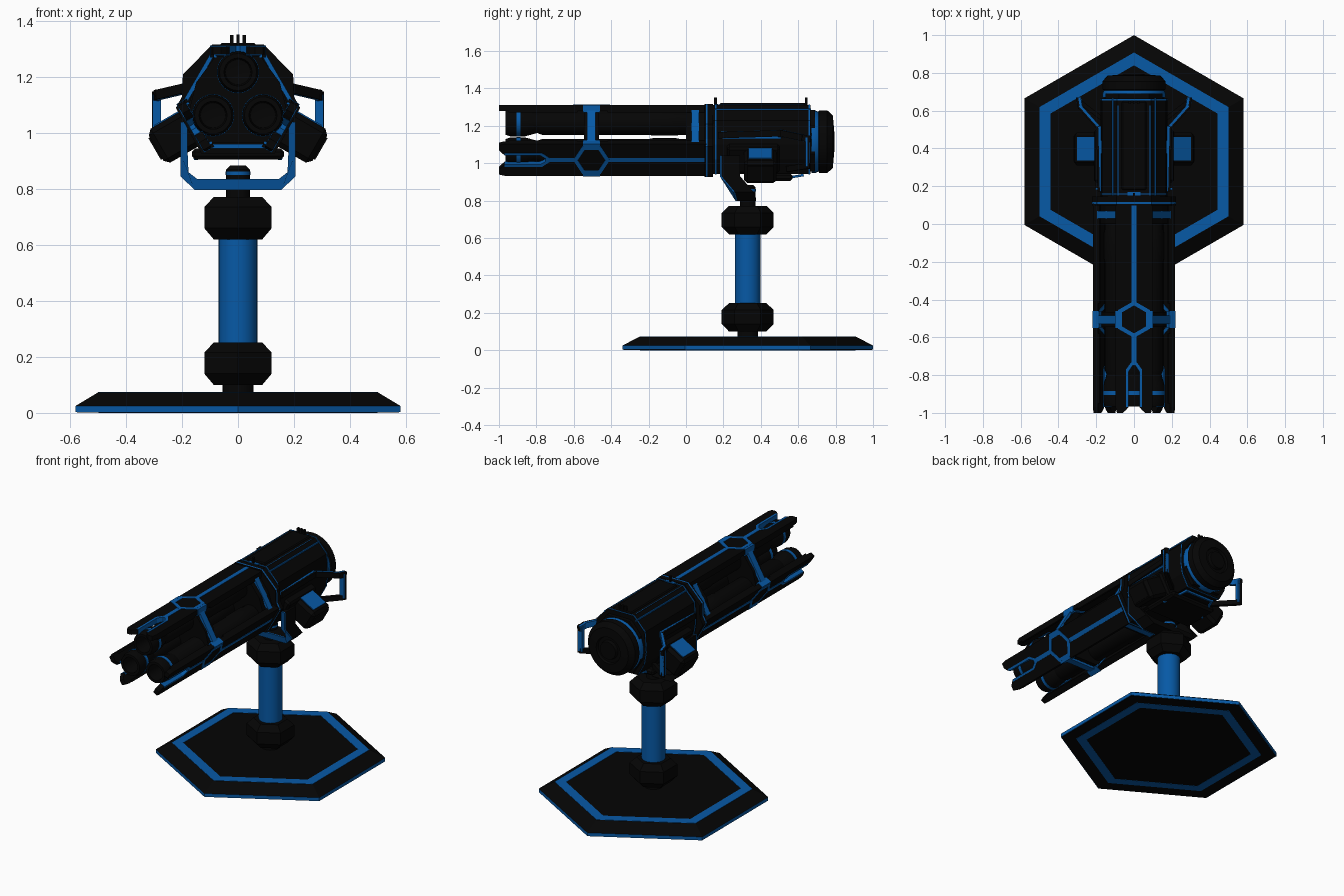
import bpy, bmesh
from math import pi, cos, sin, radians
from mathutils import Matrix, Vector

if "Cube" in bpy.data.objects:
    bpy.data.objects.remove(bpy.data.objects["Cube"])


def material(name, c):
    m = bpy.data.materials.new(name)
    m.diffuse_color = (*c, 1)
    m.use_nodes = True
    m.node_tree.nodes["Principled BSDF"].inputs["Base Color"].default_value = m.diffuse_color
    return m


BLACK = material("black", (0.0015, 0.0015, 0.0015))
BLUE = material("blue", (0.002, 0.1, 0.38))
I = Matrix()
CZ = 1.115                                   # height of the gun axis
T = Matrix.Translation
ALONG_Y = Matrix.Rotation(-pi / 2, 4, 'X')   # local z -> world y
SIDES = [T((0, 0, CZ)) @ Matrix.Rotation(radians(a), 4, 'Y') for a in (0, 120, 240)]


def finish(name, bm, mat, M=I, smooth=False):
    bm.transform(M)
    bmesh.ops.remove_doubles(bm, verts=bm.verts, dist=1e-5)
    bmesh.ops.recalc_face_normals(bm, faces=bm.faces)
    me = bpy.data.meshes.new(name)
    bm.to_mesh(me)
    bm.free()
    me.materials.append(mat)
    ob = bpy.data.objects.new(name, me)
    bpy.context.collection.objects.link(ob)
    if smooth:
        bpy.ops.object.select_all(action='DESELECT')
        ob.select_set(True)
        bpy.context.view_layer.objects.active = ob
        bpy.ops.object.shade_smooth_by_angle()
    return ob


def lathe(name, prof, n, mat, M=I):
    """Revolve (radius, height) points about local z, first corner on +y."""
    bm = bmesh.new()
    rings = [[bm.verts.new((r * cos(2 * pi * i / n + pi / 2), r * sin(2 * pi * i / n + pi / 2), h))
              for i in range(n)] for r, h in prof]
    for a, b in zip(rings, rings[1:]):
        for i in range(n):
            j = (i + 1) % n
            bm.faces.new((a[i], a[j], b[j], b[i]))
    return finish(name, bm, mat, M, n > 12)


def prism(name, pts, lo, hi, mat, M=I):
    """Extrude a local xy outline from z = lo to z = hi."""
    bm = bmesh.new()
    f = bm.faces.new([bm.verts.new((x, y, lo)) for x, y in pts])
    g = bmesh.ops.extrude_face_region(bm, geom=[f])['geom']
    bmesh.ops.translate(bm, verts=[v for v in g if isinstance(v, bmesh.types.BMVert)], vec=(0, 0, hi - lo))
    bm.faces.ensure_lookup_table()
    if not any(f.is_valid and all(abs(v.co.z - lo) < 1e-6 for v in f.verts) for f in bm.faces):
        bm.faces.new([v for v in bm.verts if abs(v.co.z - lo) < 1e-6])
    return finish(name, bm, mat, M)


def box(name, x, y, z, mat, M=I, bevel=0):
    bm = bmesh.new()
    bmesh.ops.create_cube(bm, size=1)
    bm.transform(T([(a + b) / 2 for a, b in (x, y, z)]) @ Matrix.Diagonal((x[1] - x[0], y[1] - y[0], z[1] - z[0], 1)))
    if bevel:
        bmesh.ops.bevel(bm, geom=bm.edges[:], offset=bevel, segments=1, affect='EDGES')
    return finish(name, bm, mat, M)


def beam(name, a, b, w, h, mat):
    a, b = Vector(a), Vector(b)
    d = b - a
    M = T(a) @ d.to_track_quat('Z', 'Y').to_matrix().to_4x4()
    box(name, (-w / 2, w / 2), (-h / 2, h / 2), (-0.008, d.length + 0.008), mat, M)


def mirrored(half):
    """Close an outline given by its right half, listed top to bottom."""
    return half + [(-x, z) for x, z in reversed(half)]


def section(name, half, y0, y1, mat):
    """Cross-section in world x, z extruded along y."""
    return prism(name, mirrored(half), -y1, -y0, mat, Matrix.Rotation(pi / 2, 4, 'X'))


# hexagonal base with blue rim and blue ring
STAND = T((0, 0.33, 0))
lathe("base_rim", [(0, .003), (.67, .003), (.67, .025), (0, .025)], 6, BLUE, STAND)
lathe("base_underside", [(0, .001), (.665, .001), (.665, .01), (0, .01)], 6, BLACK, STAND)
lathe("base_plate", [(0, .025), (.67, .025), (.58, .072), (0, .072)], 6, BLACK, STAND)
lathe("base_ring", [(.51, 0), (.575, 0), (.578, .074), (.51, .074), (.51, 0)], 6, BLUE, STAND)

# column with two hexagonal collars
lathe("column_foot", [(0, .07), (.055, .07), (.055, .11), (0, .11)], 24, BLACK, STAND)
lathe("column", [(0, .24), (.069, .24), (.069, .63), (0, .63)], 32, BLUE, STAND)
for z in (.10, .62):
    lathe("column_collar", [(0, z), (.1, z), (.139, z + .04), (.139, z + .115), (.1, z + .152), (0, z + .152)],
          6, BLACK, STAND)
lathe("column_neck", [(0, .76), (.042, .76), (.042, .84), (0, .84)], 24, BLACK, STAND)
lathe("pivot_knob", [(0, .83), (.042, .83), (.042, .87), (.028, .884), (0, .884)], 24, BLACK, STAND)
lathe("pivot_knob_band", [(0, .85), (.044, .85), (.044, .862), (0, .862)], 24, BLUE, STAND)

# yoke: U bracket leaning forward, blue front face
outer = [(.205, 1.04), (.205, .93), (.205, .845), (.155, .797)]
inner = [(-.145, .835), (-.177, .86), (-.18, .93), (-.18, 1.04)]
U = mirrored(outer) + inner[::-1] + [(-x, z) for x, z in inner]
for name, y0, y1, mat in (("yoke", .275, .375, BLACK), ("yoke_front_trim", .266, .275, BLUE)):
    ob = prism(name, U, -y1, -y0, mat, Matrix.Rotation(pi / 2, 4, 'X'))
    for v in ob.data.vertices:
        v.co.y -= .085 * min(1, max(0, (v.co.z - .83) / .1))

# rear housing with blue seams
HOUSE = [(.09, 1.312), (.17, 1.228), (.178, 1.10), (.165, 1.02), (.122, .942)]
SEAM = [(x * 1.012, CZ + (z - CZ) * 1.012) for x, z in HOUSE]
COLLAR = [(.092, 1.316), (.197, 1.21), (.2, 1.13), (.222, 1.09), (.13, .925)]
section("housing", HOUSE, .13, .665, BLACK)
section("housing_front_seam", SEAM, .155, .162, BLUE)
section("housing_rear_seam", SEAM, .655, .662, BLUE)
section("front_collar", COLLAR, .116, .145, BLACK)
section("front_collar_trim", COLLAR, .106, .116, BLUE)
section("front_collar_face", COLLAR, .098, .106, BLACK)
box("top_cover", (-.065, .065), (.18, .65), (1.30, 1.321), BLACK, bevel=.006)
section("rear_taper", [(.08, 1.285), (.15, 1.2), (.16, 1.05), (.1, .955)], .66, .69, BLACK)
for s in (-1, 1):
    beam("housing_edge_line", (s * .112, .16, 1.289), (s * .112, .66, 1.289), .008, .008, BLUE)
    beam("top_cover_line", (s * .085, .16, 1.311), (s * .085, .62, 1.311), .004, .004, BLUE)

# belly plate
box("belly_plate", (-.165, .165), (.32, .57), (.906, .945), BLACK, bevel=.012)
for s in (-1, 1):
    beam("belly_side_line", (s * .15, .47, .91), (s * .1, .62, .935), .012, .012, BLUE)
beam("belly_cross_line", (-.1, .62, .936), (.1, .62, .936), .012, .012, BLUE)

# round rear cap
REAR = T((0, 0, CZ)) @ ALONG_Y
lathe("rear_cap_band", [(0, .67), (.168, .67), (.168, .69), (.16, .708), (0, .708)], 32, BLUE, REAR)
lathe("rear_cap", [(0, .704), (.15, .704), (.168, .712), (.168, .755), (.14, .785), (.085, .79), (.08, .775),
                   (.06, .775), (.055, .795), (0, .795)], 32, BLACK, REAR)

# sights
for x in (-.022, 0, .022):
    box("rear_sight_fin", (x - .006, x + .006), (.635, .65), (1.31, 1.35), BLACK)
box("front_sight_fin", (-.006, .006), (.15, .165), (1.30, 1.352), BLACK)
box("front_sight_base", (-.035, .035), (.15, .17), (1.305, 1.317), BLUE)

# barrels, armour plates and links, three around the axis
plate = [(.098, .11), (.098, -.97), (.09, -1), (.06, -1), (.042, -.985), (.03, -.97), (.03, -.775), (.012, -.745)]
for M in SIDES:
    B = M @ T((0, 0, .103)) @ ALONG_Y
    lathe("barrel", [(0, -.8), (.055, -.8), (.066, -.77), (.066, -.2), (.07, -.18), (.07, -.05), (.066, -.03),
                     (.066, .14), (0, .14)], 24, BLACK, B)
    lathe("muzzle", [(0, -.85), (.045, -.86), (.05, -.965), (.066, -.965), (.074, -.94), (.074, -.86), (.055, -.79),
                     (0, -.79)], 24, BLACK, B)
    lathe("muzzle_band", [(.05, -.905), (.076, -.905), (.076, -.885), (.05, -.885), (.05, -.905)], 24, BLUE, B)
    prism("armour_plate", mirrored(plate), .165, .195, BLACK, M)
    # blue inlay on the plate
    box("plate_stripe_rear", (-.013, .013), (-.42, .11), (.163, .197), BLUE, M)
    box("plate_stripe_front", (-.013, .013), (-.745, -.58), (.163, .197), BLUE, M)
    lathe("plate_hexagon", [(.074, .163), (.098, .163), (.098, .198), (.074, .198), (.074, .163)], 6, BLUE,
          M @ T((0, -.505, 0)))
    lathe("plate_hexagon_centre", [(0, .163), (.075, .163), (.075, .196), (0, .196)], 6, BLACK,
          M @ T((0, -.505, 0)))
    for s in (-1, 1):
        box("slot_trim", sorted((s * .028, s * .042)), (-.97, -.77), (.163, .197), BLUE, M)
        prism("slot_fork_trim", [(s * x, y) for x, y in ((0, -.73), (.013, -.73), (.042, -.77), (.028, -.78),
                                                         (.008, -.75), (0, -.75))], .163, .197, BLUE, M)
        box("plate_clamp", sorted((s * .077, s * .1)), (-.55, -.46), (.155, .197), BLUE, M)
        box("plate_edge_rib", sorted((s * .085, s * .098)), (-.42, .1), (.155, .167), BLACK, M)
        box("plate_front_rib", sorted((s * .085, s * .098)), (-.95, -.58), (.155, .167), BLACK, M)
    # links across the open corners
    L = M @ Matrix.Rotation(pi / 3, 4, 'Y')
    box("middle_link", (-.11, .11), (-.53, -.485), (.155, .17), BLUE, L)
    box("rear_link", (-.1, .1), (.03, .07), (.155, .17), BLUE, L)
section("barrel_spacer", [(.08, 1.275), (.15, 1.18), (.175, 1.08), (.115, .965)], -.545, -.465, BLACK)
section("rear_spacer", [(.08, 1.28), (.15, 1.19), (.18, 1.09), (.12, .96)], 0, .13, BLACK)

# side pods and handles
for s in (-1, 1):
    # local z points outward and down, local x runs along the pod face
    P = T((0, 0, CZ)) @ Matrix.Rotation(radians(s * 120), 4, 'Y')
    box("side_pod", (-.07, .07), (.31, .485), (.18, .338), BLACK, P, bevel=.018)
    box("side_pod_mount", (-.08, .08), (.22, .5), (.15, .205), BLACK, P, bevel=.012)
    box("side_pod_panel", sorted((-s * .06, -s * .075)), (.335, .46), (.19, .305), BLUE, P)
    box("side_pod_end", (-.045, .045), (.33, .465), (.328, .344), BLACK, P)
    beam("pod_mount_line", (s * .18, .22, 1.135), (s * .18, .5, 1.135), .01, .01, BLUE)
    # handle loop
    pts = [(.182, .18, 1.15), (.19, .51, 1.16), (.288, .62, 1.137), (.295, .66, 1.13)]
    for i, (a, b) in enumerate(zip(pts, pts[1:])):
        a, b = (s * a[0], *a[1:]), (s * b[0], *b[1:])
        beam("handle_arm", a, b, .02, .034, BLACK)
        a, b = (a[0] - s * .008, a[1], a[2]), (b[0] - s * .008, b[1], b[2])
        beam("handle_arm_trim", a, b, .014, .036, BLUE)
    beam("handle_grip", (s * .29, .65, 1.13), (s * .29, .65, .99), .03, .022, BLUE)
    beam("handle_grip_cover", (s * .298, .655, 1.14), (s * .298, .655, .98), .018, .012, BLACK)
    beam("handle_lower_arm", (s * .29, .65, .985), (s * .16, .55, .97), .022, .03, BLACK)
